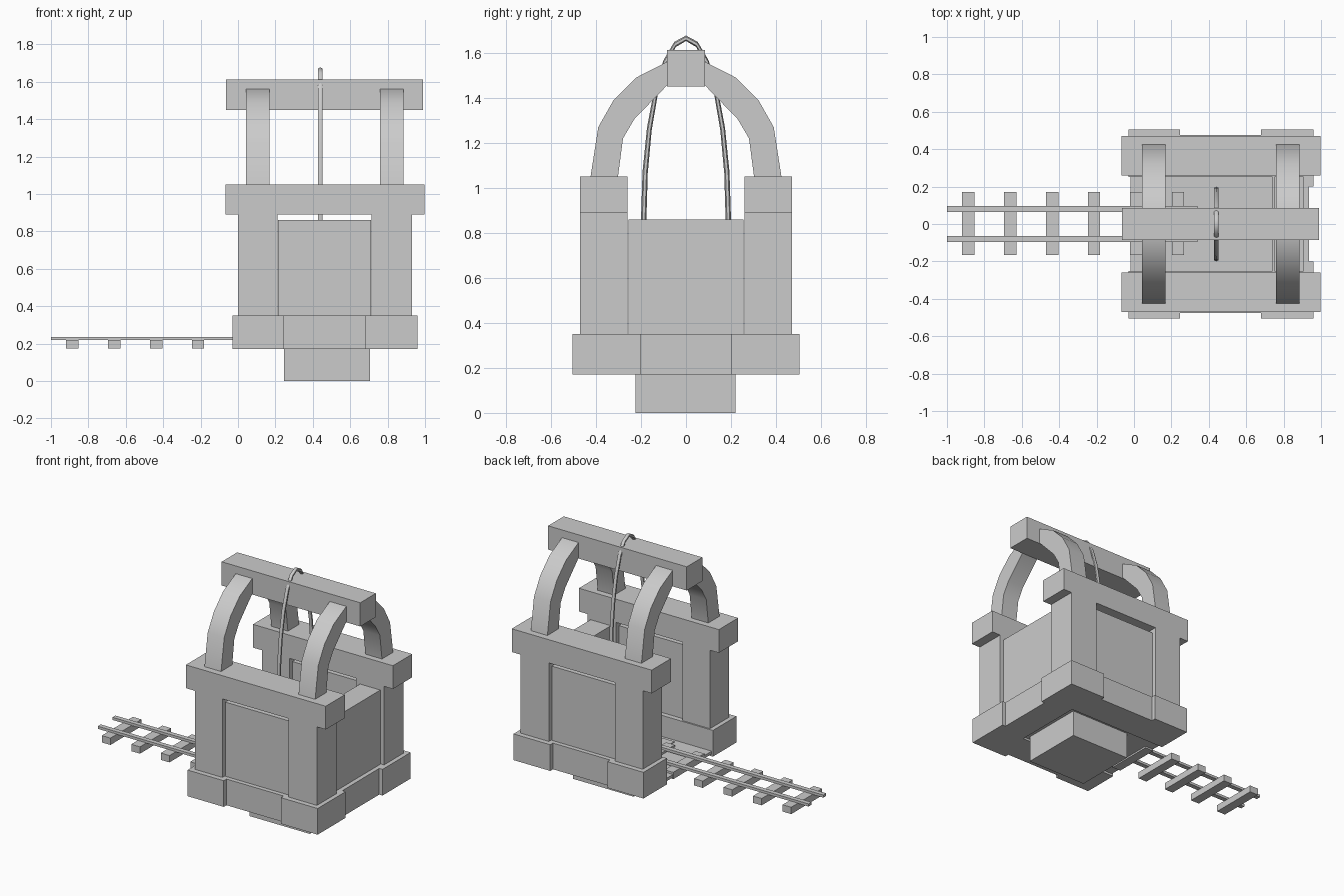
import bpy, math

if "Cube" in bpy.data.objects:
    bpy.data.objects.remove(bpy.data.objects["Cube"])


def mesh_object(name, verts, faces):
    me = bpy.data.meshes.new(name)
    me.from_pydata(verts, [], faces)
    ob = bpy.data.objects.new(name, me)
    bpy.context.collection.objects.link(ob)
    return ob


def prism(name, profile, a0, a1, axis):
    """Extrude a closed 2D profile: axis 'z' takes (x, y), axis 'x' takes (y, z)."""
    put = (lambda p, a: (p[0], p[1], a)) if axis == 'z' else (lambda p, a: (a, p[0], p[1]))
    n = len(profile)
    verts = [put(p, a0) for p in profile] + [put(p, a1) for p in profile]
    faces = [tuple(reversed(range(n))), tuple(range(n, 2 * n))]
    faces += [(i, (i + 1) % n, n + (i + 1) % n, n + i) for i in range(n)]
    return mesh_object(name, verts, faces)


def box(name, x0, x1, y0, y1, z0, z1):
    return prism(name, [(x0, y0), (x1, y0), (x1, y1), (x0, y1)], z0, z1, 'z')


def smooth(ob, degrees):
    bpy.ops.object.select_all(action='DESELECT')
    ob.select_set(True)
    bpy.context.view_layer.objects.active = ob
    bpy.ops.object.shade_smooth_by_angle(angle=math.radians(degrees))


# Base: U-shaped plinth, open towards the track, with stepped-back middles
half = [(0.935, 0.20), (0.96, 0.20), (0.96, 0.505), (0.68, 0.505), (0.68, 0.475),
        (0.245, 0.475), (0.245, 0.505), (-0.03, 0.505), (-0.03, 0.25), (0.74, 0.25)]
plinth = half + [(x, -y) for x, y in reversed(half)]
prism("base_plinth", plinth, 0.17, 0.35, 'z')
box("floor", -0.02, 0.78, -0.26, 0.26, 0.185, 0.205)
box("foot_block", 0.245, 0.705, -0.225, 0.22, 0.0, 0.21)

# Side walls: two posts, a recessed panel and a wide lintel on each side
for side, s in (("front", -1), ("back", 1)):
    def wall(part, x0, x1, ya, yb, z0, z1):
        y0, y1 = sorted((s * ya, s * yb))
        box(side + "_" + part, x0, x1, y0, y1, z0, z1)
    wall("left_post", 0.0, 0.21, 0.26, 0.47, 0.35, 0.89)
    wall("right_post", 0.715, 0.93, 0.26, 0.47, 0.35, 0.89)
    wall("panel", 0.215, 0.71, 0.285, 0.445, 0.35, 0.86)
    wall("lintel", -0.068, 0.997, 0.26, 0.47, 0.89, 1.05)

# End wall
box("end_panel", 0.75, 0.905, -0.255, 0.255, 0.35, 0.86)

# Roof arches and ridge beam
outer = [(0.425, 1.045), (0.39, 1.27), (0.322, 1.39), (0.222, 1.49), (0.085, 1.56)]
inner = [(0.303, 1.045), (0.28, 1.22), (0.23, 1.305), (0.085, 1.455)]
mirror = lambda pts: [(-y, z) for y, z in reversed(pts)]
for name, x0, x1 in (("left_arch", 0.042, 0.168), ("right_arch", 0.758, 0.884)):
    for label, flip in (("front", -1), ("back", 1)):
        leg = [(flip * y, z) for y, z in outer + [(0.06, 1.56), (0.06, 1.47)] + inner[::-1]]
        if flip < 0:
            leg.reverse()
        smooth(prism(name + "_" + label, leg, x0, x1, 'x'), 35)
box("ridge_beam", -0.065, 0.99, -0.085, 0.085, 1.45, 1.613)

# Hanging rope: a tall stretched ring looped over the beam
segs, ring = 24, 6
verts, faces = [], []
for i in range(segs):
    a = math.tau * i / segs
    for j in range(ring):
        b = math.tau * j / ring
        r = 0.012 * math.cos(b)
        verts.append((0.44 + 0.013 * math.sin(b),
                      (0.188 + r) * math.sin(a),
                      0.86 + (0.805 + r) * math.cos(a)))
        k, m = (i + 1) % segs, (j + 1) % ring
        faces.append((i * ring + j, i * ring + m, k * ring + m, k * ring + j))
smooth(mesh_object("rope", verts, faces), 60)

# Track: two rails on evenly spaced ties
for label, y in (("front", -0.08), ("back", 0.08)):
    box(label + "_rail", -1.0, 0.34, y - 0.016, y + 0.016, 0.218, 0.236)
for i in range(6):
    x = -0.887 + 0.2245 * i
    box(f"tie_{i + 1}", x - 0.033, x + 0.033, -0.167, 0.17, 0.173, 0.22)

# Consistent outward normals
import bmesh
for ob in bpy.data.objects:
    bm = bmesh.new()
    bm.from_mesh(ob.data)
    bmesh.ops.recalc_face_normals(bm, faces=bm.faces)
    bm.to_mesh(ob.data)
    bm.free()
